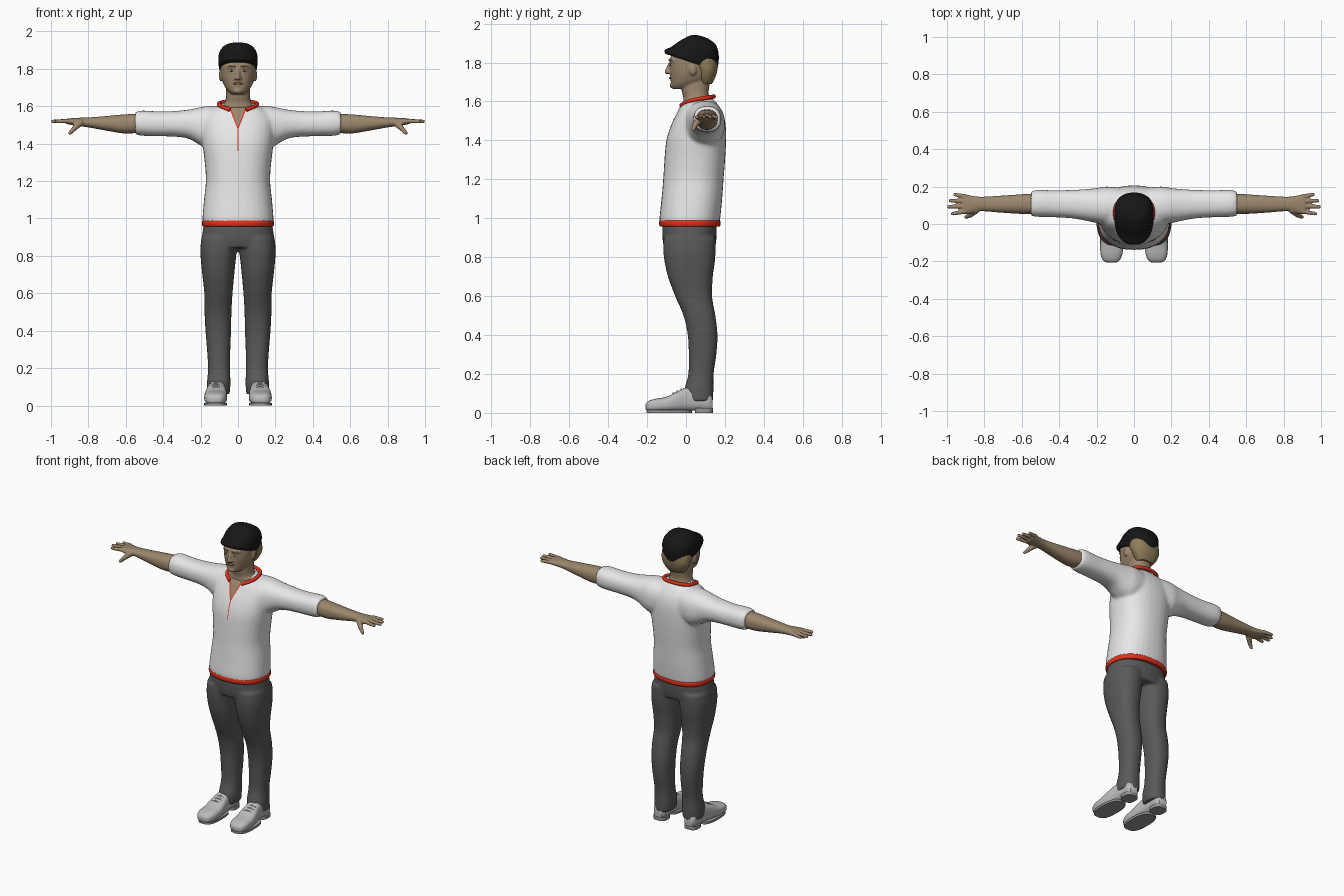
import bpy, bmesh, math
from mathutils import Vector, Matrix

cube = bpy.data.objects.get("Cube")
if cube:
    bpy.data.objects.remove(cube, do_unlink=True)


def material(name, r, g, b):
    m = bpy.data.materials.new(name)
    m.use_nodes = True
    m.diffuse_color = (r, g, b, 1)
    node = m.node_tree.nodes["Principled BSDF"]
    node.inputs["Base Color"].default_value = (r, g, b, 1)
    node.inputs["Roughness"].default_value = 0.8
    return m


white = material("shirt white", .8, .8, .8)
red = material("trim red", .75, .03, .01)
grey = material("trouser grey", .1, .1, .1)
shoe_grey = material("shoe grey", .5, .5, .5)
sole_grey = material("sole grey", .3, .3, .3)
black = material("cap black", .008, .008, .008)
skin = material("skin tan", .33, .24, .15)
blond = material("hair dark blond", .28, .21, .1)
lip = material("lip brown", .26, .15, .1)
dark = material("eye dark", .04, .03, .025)


def spline(rows, k=4):
    """Smoothly interpolate between the rows of a section table."""
    pad = [rows[0]] + rows + [rows[-1]]
    out = []
    for quad in zip(pad, pad[1:], pad[2:], pad[3:]):
        for j in range(k):
            u = j / k
            out.append([b + .5 * u * (c - a + u * (2*a - 5*b + 4*c - d + u * (3*b - a - 3*c + d)))
                        for a, b, c, d in zip(*quad)])
    return out + [rows[-1]]


def loft(bm, axis, rows, side=1, power=2.3, tilt=0, n=32):
    """Skin rounded sections (position, low, high, low, high) along an axis."""
    rings = []
    for t, a0, a1, b0, b1 in spline(rows):
        ring = []
        for i in range(n):
            ang = math.tau * i / n
            c, s = math.cos(ang), math.sin(ang)
            co = [(a0 + a1) / 2 + (a1 - a0) / 2 * math.copysign(abs(c) ** (2 / power), c),
                  (b0 + b1) / 2 + (b1 - b0) / 2 * math.copysign(abs(s) ** (2 / power), s)]
            co.insert("xyz".index(axis), t)
            ring.append(bm.verts.new((co[0] * side, co[1], co[2] + tilt * co[1])))
        rings.append(ring)
    for low, high in zip(rings, rings[1:]):
        for i in range(n):
            bm.faces.new((low[i - 1], low[i], high[i], high[i - 1]))
    bm.faces.new(rings[0])
    bm.faces.new(rings[-1])


def even(rows):
    """Section table with left and right equal: (z, half width, back/front)."""
    return [(z, -w, w, y0, y1) for z, w, y0, y1 in rows]


def ball(bm, centre, radii):
    bmesh.ops.create_uvsphere(bm, u_segments=20, v_segments=12, radius=1,
                              matrix=Matrix.Translation(centre) @ Matrix.Diagonal((*radii, 1)))


def tube(bm, a, b, ra, rb):
    a, b = Vector(a), Vector(b)
    turn = (b - a).to_track_quat('Z', 'Y').to_matrix().to_4x4()
    bmesh.ops.create_cone(bm, cap_ends=True, segments=16, radius1=ra, radius2=rb,
                          depth=(b - a).length, matrix=Matrix.Translation((a + b) / 2) @ turn)
    ball(bm, a, (ra, ra, ra))
    ball(bm, b, (rb, rb, rb))


def finish(name, bm, mat, voxel=0, smooth=6):
    """Make the object; with a voxel size the pieces are fused into one skin."""
    bmesh.ops.recalc_face_normals(bm, faces=bm.faces[:])
    mesh = bpy.data.meshes.new(name)
    bm.to_mesh(mesh)
    bm.free()
    mesh.materials.append(mat)
    ob = bpy.data.objects.new(name, mesh)
    bpy.context.collection.objects.link(ob)
    if voxel:
        fuse = ob.modifiers.new("fuse", 'REMESH')
        fuse.mode, fuse.voxel_size, fuse.use_smooth_shade = 'VOXEL', voxel, True
        soft = ob.modifiers.new("soften", 'SMOOTH')
        soft.factor, soft.iterations = .5, smooth
    else:
        bpy.ops.object.select_all(action='DESELECT')
        ob.select_set(True)
        bpy.context.view_layer.objects.active = ob
        bpy.ops.object.shade_smooth_by_angle(angle=math.radians(50))
    return ob


# Shirt: body and two sleeves
bm = bmesh.new()
loft(bm, "z", even([(.965, .186, -.13, .17), (1, .19, -.136, .176), (1.1, .182, -.126, .186),
                    (1.2, .172, -.117, .193), (1.3, .178, -.111, .201), (1.4, .19, -.101, .206),
                    (1.48, .195, -.076, .204), (1.54, .19, -.046, .19), (1.58, .15, -.025, .167),
                    (1.605, .1, 0, .146), (1.62, .075, .02, .13)]))
for s in (1, -1):
    loft(bm, "x", [(.08, 0, .195, 1.38, 1.6), (.15, -.005, .2, 1.37, 1.602), (.2, .005, .192, 1.39, 1.595),
                   (.26, .018, .186, 1.425, 1.583), (.33, .03, .182, 1.437, 1.575), (.42, .036, .18, 1.44, 1.572),
                   (.51, .038, .182, 1.442, 1.577), (.55, .043, .175, 1.45, 1.57)], s)
shirt = finish("shirt", bm, white, .009)

# Hem band
bm = bmesh.new()
loft(bm, "z", even([(.957, .187, -.132, .172), (.965, .192, -.137, .177),
                    (.98, .193, -.138, .178), (.988, .189, -.135, .175)]))
finish("shirt_hem", bm, red)


# Collar
def cord(name, points, radius, mat):
    data = bpy.data.curves.new(name, 'CURVE')
    data.dimensions, data.bevel_depth, data.use_fill_caps = '3D', radius, True
    line = data.splines.new('NURBS')
    line.points.add(len(points) - 1)
    for p, co in zip(line.points, points):
        p.co = (*co, 1)
    line.use_endpoint_u, line.order_u = True, 3
    data.materials.append(mat)
    bpy.context.collection.objects.link(bpy.data.objects.new(name, data))


half = [(.042, -.024, 1.58), (.08, -.005, 1.594), (.107, .045, 1.61), (.09, .125, 1.622)]
cord("collar", half + [(0, .148, 1.627)] + [(-x, y, z) for x, y, z in reversed(half)], .011, red)


# Neck opening: thin plates laid on the shirt front
def plate(name, low, high, mat, lift, rows=16, cols=6):
    bm = bmesh.new()
    grid = []
    for i in range(rows + 1):
        z, x0, x1 = (a + (b - a) * i / rows for a, b in zip(low, high))
        grid.append([bm.verts.new((x0 + (x1 - x0) * j / cols, -.3, z)) for j in range(cols + 1)])
    for a, b in zip(grid, grid[1:]):
        for j in range(cols):
            bm.faces.new((a[j], a[j + 1], b[j + 1], b[j]))
    ob = finish(name, bm, mat)
    wrap = ob.modifiers.new("lay on shirt", 'SHRINKWRAP')
    wrap.target, wrap.wrap_method, wrap.wrap_mode = shirt, 'PROJECT', 'ABOVE_SURFACE'
    wrap.use_project_y, wrap.offset = True, lift


plate("neck_opening", (1.487, -.001, .001), (1.592, -.042, .042), skin, .003)
plate("placket_slit", (1.36, -.002, .002), (1.49, -.003, .003), red, .004, cols=2)
for s in (1, -1):
    edge = sorted((s * .038, s * .046))
    foot = sorted((0, s * .005))
    plate("opening_edge", (1.483, *foot), (1.588, *edge), red, .005, cols=2)

# Trousers: hips and two legs
bm = bmesh.new()
loft(bm, "z", even([(.845, .19, -.11, .148), (.88, .194, -.119, .155),
                    (.95, .186, -.122, .158), (1, .17, -.11, .15)]))
for s in (1, -1):
    loft(bm, "z", [(.06, .045, .165, -.004, .139), (.12, .04, .166, -.008, .141), (.2, .043, .16, .012, .142),
                   (.3, .041, .166, .014, .156), (.4, .037, .174, .009, .162), (.5, .035, .179, -.013, .151),
                   (.6, .029, .18, -.056, .134), (.7, .02, .191, -.093, .138), (.78, .012, .199, -.111, .149),
                   (.84, .004, .201, -.117, .152), (.9, 0, .195, -.115, .152)], s)
finish("trousers", bm, grey, .009, 5)

# Head: skull, neck, nose, ears, chin and brow ridge
bm = bmesh.new()
loft(bm, "z", even([(1.665, .034, -.066, .02), (1.68, .052, -.075, .06), (1.7, .068, -.078, .1),
                    (1.73, .082, -.081, .135), (1.76, .09, -.083, .15), (1.8, .094, -.083, .157),
                    (1.84, .092, -.075, .153), (1.88, .075, -.045, .135), (1.9, .04, 0, .09)]))
loft(bm, "z", even([(1.54, .1, -.02, .14), (1.6, .088, -.014, .135), (1.622, .07, -.014, .12),
                    (1.66, .064, -.022, .117), (1.73, .064, -.02, .13)]))
tube(bm, (0, -.08, 1.797), (0, -.098, 1.752), .009, .012)
ball(bm, (0, -.07, 1.682), (.024, .014, .015))
for s in (1, -1):
    ball(bm, (s * .093, .035, 1.766), (.009, .02, .032))
    ball(bm, (s * .012, -.088, 1.749), (.009, .011, .008))
    tube(bm, (s * .018, -.082, 1.812), (s * .055, -.067, 1.812), .008, .007)
finish("head", bm, skin, .005, 3)

# Face details
bm = bmesh.new()
ball(bm, (0, -.081, 1.721), (.026, .007, .006))
finish("lips", bm, lip)
for s in (1, -1):
    for name, radii, y, mat in (("eye_white", (.014, .006, .006), -.0765, white),
                                ("iris", (.006, .004, .006), -.0805, dark)):
        bm = bmesh.new()
        ball(bm, (s * .035, y, 1.79), radii)
        finish(name, bm, mat)
    bm = bmesh.new()
    tube(bm, (s * .018, -.087, 1.813), (s * .053, -.072, 1.814), .004, .003)
    finish("eyebrow", bm, blond)

# Hair at the back of the head
bm = bmesh.new()
loft(bm, "z", even([(1.69, .055, .07, .132), (1.72, .078, .06, .149), (1.76, .095, .048, .161),
                    (1.8, .099, .02, .163), (1.83, .095, .015, .155)]))
finish("hair", bm, blond)

# Flat cap, lower at the back
bm = bmesh.new()
slope = -.33
base = 1.81
cap = [(0, .097, -.104, .155), (.008, .102, -.111, .16), (.022, .104, -.106, .164), (.036, .105, -.088, .166),
       (.055, .105, -.066, .168), (.085, .103, -.038, .168), (.115, .092, -.005, .162),
       (.138, .07, .025, .146), (.15, .035, .06, .115), (.152, .01, .08, .095)]
loft(bm, "z", even([(base + t, *rest) for t, *rest in cap]), tilt=slope)
finish("cap", bm, black)

for s, side in ((1, "left"), (-1, "right")):
    # Forearm, palm, fingers and thumb
    bm = bmesh.new()
    loft(bm, "x", [(.5, .055, .165, 1.462, 1.56), (.6, .054, .159, 1.454, 1.557), (.7, .06, .152, 1.469, 1.548),
                   (.8, .068, .146, 1.487, 1.54), (.84, .067, .147, 1.492, 1.539),
                   (.88, .054, .154, 1.498, 1.537), (.915, .054, .16, 1.505, 1.534)], s)
    for y, spread, tip in ((.067, -.012, .97), (.095, -.003, .99), (.122, .003, .982), (.147, .01, .957)):
        tube(bm, (s * .9, y, 1.521), (s * tip, y + spread, 1.519), .0125, .01)
    tube(bm, (s * .845, .075, 1.512), (s * .875, .048, 1.482), .02, .014)
    tube(bm, (s * .875, .048, 1.482), (s * .898, .037, 1.457), .014, .01)
    finish(side + "_arm", bm, skin, .005, 3)

    # Shoe upper
    bm = bmesh.new()
    loft(bm, "y", [(-.207, .098, .142, .018, .045), (-.195, .078, .165, .009, .06), (-.16, .062, .179, .006, .072),
                   (-.1, .058, .18, .006, .083), (-.05, .061, .174, .008, .108), (0, .067, .164, .01, .13),
                   (.06, .07, .158, .012, .13), (.115, .072, .154, .012, .11), (.136, .085, .142, .015, .08)],
         s, power=2.8)
    finish(side + "_shoe", bm, shoe_grey)

    # Sole and heel
    bm = bmesh.new()
    for x0, x1, y0, y1, top in ((.06, .181, -.203, .03, .014), (.069, .16, .045, .139, .024)):
        loft(bm, "z", [(0, x0, x1, y0, y1), (top, x0, x1, y0, y1)], s, power=2.8)
    finish(side + "_sole", bm, sole_grey)

    # Laces
    bm = bmesh.new()
    for y, z in ((-.065, .1), (-.045, .111), (-.025, .12)):
        tube(bm, (s * .09, y, z - .006), (s * .118, y, z + .001), .004, .004)
        tube(bm, (s * .118, y, z + .001), (s * .146, y, z - .006), .004, .004)
    finish(side + "_laces", bm, shoe_grey)
